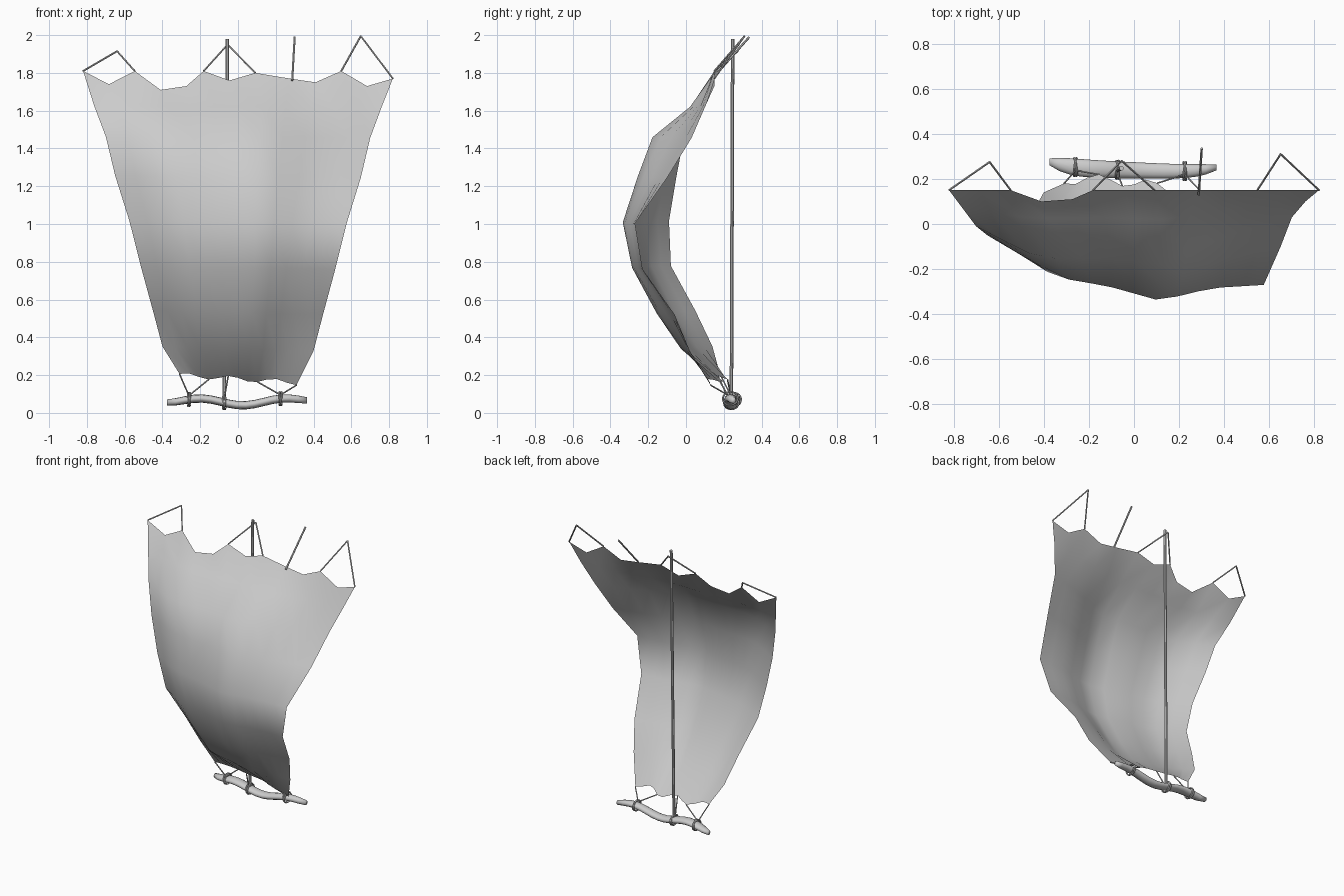
import bpy, bmesh
from math import sin, cos, pi, tau
from mathutils import Vector

if "Cube" in bpy.data.objects:
    bpy.data.objects.remove(bpy.data.objects["Cube"], do_unlink=True)

shade = (0.6, 0.6, 0.6, 1)
grey = bpy.data.materials.new("plain grey")
grey.use_nodes = True
grey.diffuse_color = shade
grey.node_tree.nodes["Principled BSDF"].inputs["Base Color"].default_value = shade


def name_part(name):
    """Name, colour and smooth the primitive that was just added."""
    part = bpy.context.object
    part.name = name
    part.data.materials.append(grey)
    bpy.ops.object.shade_smooth_by_angle()
    return part


def rod(name, start, end, radius, sides=6):
    span = end - start
    bpy.ops.mesh.primitive_cylinder_add(
        vertices=sides, radius=radius, depth=span.length,
        location=(start + end) / 2,
        rotation=span.to_track_quat("Z", "Y").to_euler())
    name_part(name)


def loft(name, rows, closed):
    """Skin rows of points; a closed loft is a capped tube."""
    bm = bmesh.new()
    grid = [[bm.verts.new(point) for point in row] for row in rows]
    for upper, lower in zip(grid, grid[1:]):
        count = len(upper)
        for i in range(count if closed else count - 1):
            j = (i + 1) % count
            bm.faces.new((upper[i], lower[i], lower[j], upper[j]))
    if closed:
        bm.faces.new(grid[0])
        bm.faces.new(grid[-1])
        bmesh.ops.recalc_face_normals(bm, faces=bm.faces)
    mesh = bpy.data.meshes.new(name)
    bm.to_mesh(mesh)
    bm.free()
    mesh.materials.append(grey)
    mesh.shade_smooth()
    part = bpy.data.objects.new(name, mesh)
    bpy.context.collection.objects.link(part)


# Sail rows from head to foot: level, half width, depth at right, middle and left
sail_rows = [
    (1.81, 0.82, 0.15, 0.15, 0.15),
    (1.62, 0.76, 0.07, 0.02, 0.1),
    (1.46, 0.7, -0.01, -0.18, 0.03),
    (1.25, 0.65, -0.05, -0.26, -0.1),
    (1.01, 0.575, -0.09, -0.34, -0.27),
    (0.77, 0.515, -0.08, -0.29, -0.23),
    (0.53, 0.45, 0.05, -0.16, -0.06),
    (0.34, 0.4, 0.14, -0.03, 0.02),
    (0.18, 0.31, 0.19, 0.18, 0.11),
]
# Share of the belly across the cloth, right to left
belly_shape = [0, 0.78, 0.8, 1, 0.35, 0]
head_dips = [0, 0.07, 0, 0.1, 0.08, 0, 0.05, 0.01, 0.04, 0.06, 0, 0.08, 0.04]
columns = len(head_dips)


def belly_share(s):
    place = s * (len(belly_shape) - 1)
    i = min(int(place), len(belly_shape) - 2)
    return belly_shape[i] + (belly_shape[i + 1] - belly_shape[i]) * (place - i)


def sail_point(row, column):
    level, half_width, right, middle, left = sail_rows[row]
    s = column / (columns - 1)
    u = 2 * s - 1
    belly = middle - (0.4 * right + 0.6 * left)
    depth = right + (left - right) * s + belly * belly_share(s)
    point = Vector((u * half_width, depth, level))
    if row == 0:
        # Scalloped head
        dip = head_dips[column]
        point.z -= dip
        point.y -= dip / 2 if -0.6 < u < -0.3 else 0
        point.x -= 0.045 if abs(u) < 0.2 else 0
    elif row == len(sail_rows) - 1:
        # Rippled foot
        ripple = cos(8.4 * u + 1.1)
        point.z += 0.013 * ripple - 0.02 * u
        point.y -= 0.02 * ripple
    else:
        point.z -= 0.015 * u * row / len(sail_rows)
    return point


sail = [[sail_point(r, c) for c in range(columns)] for r in range(len(sail_rows))]
loft("sail", sail, closed=False)
head, foot = sail[0], sail[-1]


# Lower boom: a crooked, flattened branch
def boom_centre(x):
    u = x / 0.37
    return Vector((x, 0.238 - 0.03 * x + 0.025 * u ** 4,
                   0.058 + 0.018 * cos(14 * (x + 0.2)) + 0.01 * u ** 6))


def boom_ring(x, sides=12):
    u = x / 0.37
    depth = (0.036 - 0.007 * u) * (1 - 0.6 * u ** 6)
    height = 0.022 * (1 - 0.25 * u ** 6)
    angles = [tau * i / sides for i in range(sides)]
    return [boom_centre(x) + Vector((0, depth * cos(a), height * sin(a))) for a in angles]


steps = 16
loft("lower_boom", [boom_ring(0.74 * i / steps - 0.375) for i in range(steps + 1)], closed=True)

# Rope lashings: two crossing loops at each tie
ties = [boom_centre(x) for x in (-0.26, -0.073, 0.225)]
for tie, side in zip(ties, ("right", "middle", "left")):
    for lean, turn in (("forward", 0.12), ("backward", -0.12)):
        bpy.ops.mesh.primitive_torus_add(
            major_radius=0.04, minor_radius=0.005,
            major_segments=16, minor_segments=6,
            location=tie, rotation=(0, pi / 2 + turn, turn))
        name_part(f"{side}_lashing_{lean}").scale.x = 0.9

# Mast
rod("mast", ties[1], Vector((-0.056, 0.247, 1.98)), 0.01, sides=8)

# Ropes from the sail foot to the ties
knot = Vector((0, -0.015, 0.02))
for column, tie in ((0, 0), (3, 0), (5, 1), (8, 2), (columns - 1, 2)):
    rod("foot_rope", foot[column], ties[tie] + knot, 0.004)

# Ropes from the sail head, meeting in pairs
right_peak = Vector((-0.64, 0.275, 1.915))
middle_peak = Vector((-0.055, 0.28, 1.95))
left_peak = Vector((0.65, 0.31, 1.995))
for column, peak in ((0, right_peak), (2, right_peak), (5, middle_peak),
                     (7, middle_peak), (10, left_peak), (columns - 1, left_peak)):
    rod("head_rope", head[column], peak, 0.005)

# Loose peg standing at the head
rod("head_peg", Vector((0.287, 0.13, 1.76)), Vector((0.3, 0.335, 1.99)), 0.006)
